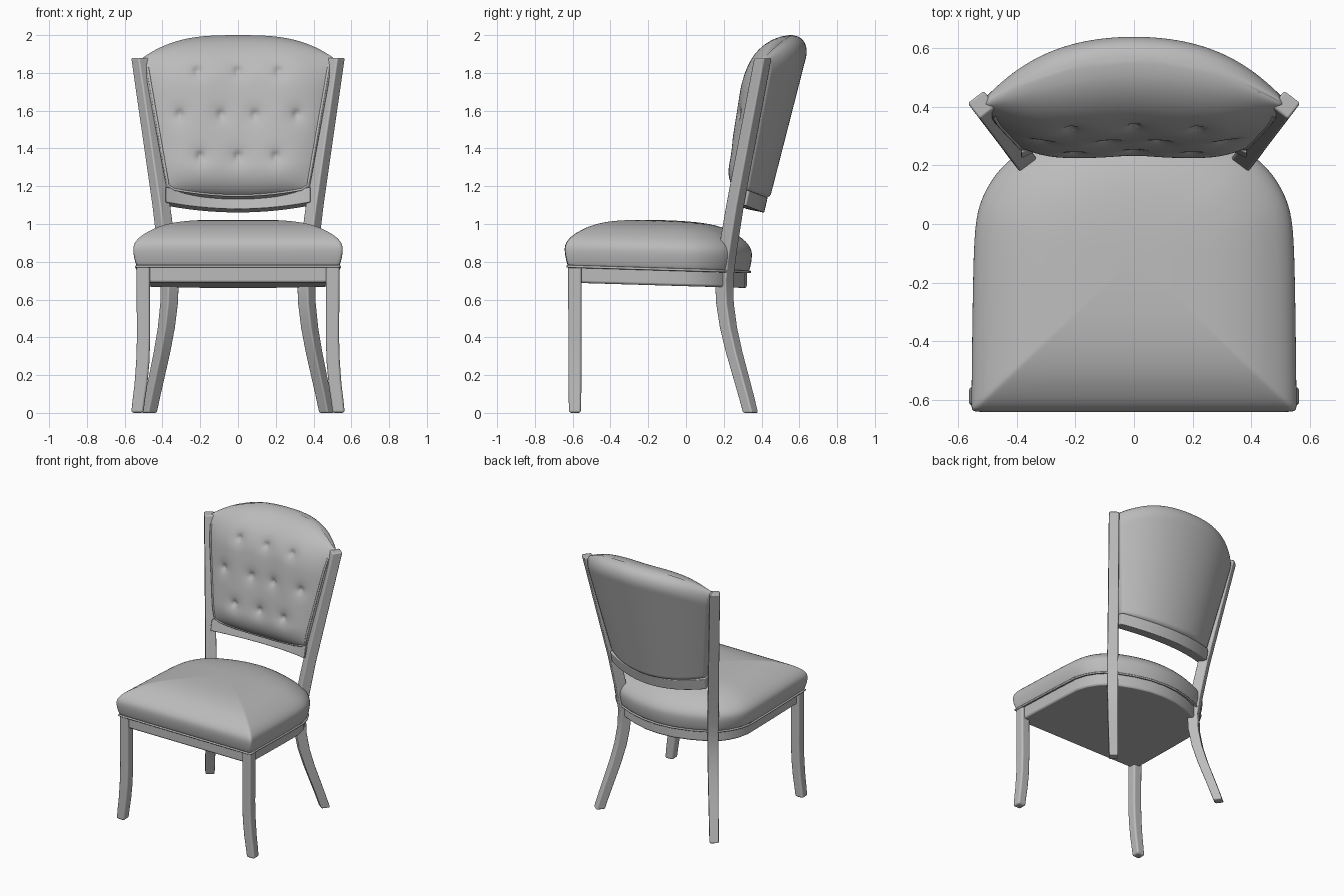
import bpy, bmesh, math
from mathutils import Vector

cube = bpy.data.objects.get("Cube")
if cube:
    bpy.data.objects.remove(cube, do_unlink=True)

grey = bpy.data.materials.new("plain_grey")
grey.use_nodes = True
GREY = (0.5, 0.5, 0.5, 1)
grey.diffuse_color = GREY
grey.node_tree.nodes["Principled BSDF"].inputs["Base Color"].default_value = GREY


def loft(name, rings, bevel=0, subsurf=0):
    """Skin closed rings of points into a capped, smooth mesh."""
    bm = bmesh.new()
    rows = [[bm.verts.new(p) for p in ring] for ring in rings]
    n = len(rows[0])
    for a, b in zip(rows, rows[1:]):
        for i in range(n):
            j = (i + 1) % n
            bm.faces.new((a[i], a[j], b[j], b[i]))
    bm.faces.new(rows[0])
    bm.faces.new(rows[-1])
    bmesh.ops.remove_doubles(bm, verts=bm.verts, dist=0.0003)
    bmesh.ops.recalc_face_normals(bm, faces=bm.faces)
    mesh = bpy.data.meshes.new(name)
    bm.to_mesh(mesh)
    bm.free()
    mesh.materials.append(grey)
    for p in mesh.polygons:
        p.use_smooth = True
    ob = bpy.data.objects.new(name, mesh)
    bpy.context.collection.objects.link(ob)
    if bevel:
        m = ob.modifiers.new("round_edges", "BEVEL")
        m.width, m.segments, m.harden_normals = bevel, 3, True
    if subsurf:
        m = ob.modifiers.new("soften", "SUBSURF")
        m.levels = m.render_levels = subsurf


def piping(name, points, radius, closed=False):
    """Thin round cord along a path."""
    cu = bpy.data.curves.new(name, "CURVE")
    cu.dimensions = "3D"
    cu.bevel_depth, cu.bevel_resolution = radius, 2
    sp = cu.splines.new("POLY")
    sp.points.add(len(points) - 1)
    for q, p in zip(sp.points, points):
        q.co = (*p, 1)
    sp.use_cyclic_u = closed
    cu.materials.append(grey)
    ob = bpy.data.objects.new(name, cu)
    bpy.context.collection.objects.link(ob)


def box_section(c, a, b):
    """Four corners around a centre from two half-axis vectors."""
    return [c + a + b, c - a + b, c - a - b, c + a - b]


# Seat plan outline, right half mirrored
half = [(0.25, -0.64), (0.45, -0.64), (0.535, -0.639), (0.553, -0.635), (0.552, -0.6),
        (0.55, -0.4), (0.547, -0.2), (0.542, 0), (0.52, 0.085),
        (0.48, 0.157), (0.427, 0.217), (0.365, 0.255), (0.25, 0.305), (0.12, 0.34)]
outline = [(0, -0.64)] + half + [(0, 0.35)] + [(-x, y) for x, y in reversed(half)]


def seat_ring(s, z, cy=-0.12):
    pts = [(x * s, cy + (y - cy) * s) for x, y in outline]
    return [(x, y, z - 0.03 * (y + 0.64)) for x, y in pts]


# Seat cushion, its welt and the apron beneath
loft("seat_cushion", [seat_ring(s, z) for s, z in (
    (0.5, 0.775), (0.955, 0.775), (0.975, 0.778), (1.0, 0.83), (1.008, 0.875), (0.99, 0.905),
    (0.935, 0.938), (0.84, 0.97), (0.74, 0.996), (0.58, 1.02), (0.35, 1.033),
    (0.06, 1.036))], subsurf=2)
piping("seat_welt", seat_ring(0.975, 0.776), 0.007, True)
loft("seat_apron", [seat_ring(s, z) for s, z in ((0.925, 0.69), (0.94, 0.7), (0.94, 0.79))],
     bevel=0.004)

# Backward-raked posts lie in a diagonal vertical plane
POST = [(0, 0.18, 0.031), (0.1, 0.147, 0.032), (0.2, 0.112, 0.033), (0.32, 0.07, 0.034),
        (0.45, 0.032, 0.035), (0.58, 0.008, 0.036), (0.7, 0.003, 0.037), (0.82, 0.02, 0.037),
        (0.94, 0.043, 0.037), (1.1, 0.076, 0.036), (1.88, 0.262, 0.035)]
FRONT = [(0, 0.533, 0.032), (0.07, 0.525, 0.033), (0.15, 0.514, 0.034), (0.27, 0.504, 0.035),
         (0.4, 0.5, 0.035), (0.785, 0.502, 0.036)]
for side, tag in ((1, "left"), (-1, "right")):
    d = Vector((0.61 * side, 0.79, 0))
    t = Vector((0.79 * side, -0.61, 0))
    base = Vector((0.36 * side, 0.2, 0))
    loft(f"back_post_{tag}", [box_section(base + d * r + Vector((0, 0, z)), d * h, t * h)
                              for z, r, h in POST], bevel=0.009)
    loft(f"front_leg_{tag}", [box_section(Vector((x * side, -0.588, z)), Vector((h, 0, 0)),
                                          Vector((0, h, 0))) for z, x, h in FRONT], bevel=0.014)

# Bowed lower rail of the back
rail = []
for i in range(25):
    u = i / 12 - 1
    bow = 1 - u * u
    c = Vector((0.385 * u, 0.28 + 0.095 * bow, 1.147 - 0.037 * bow))
    rail.append(box_section(c, Vector((0, 0.048, -0.01)), Vector((0, 0.009, 0.04))))
loft("back_rail", rail, bevel=0.006)

# Tufted back cushion
TUFTS = [(x, z) for z, xs in ((1.81, (-0.215, 0, 0.215)), (1.58, (-0.31, -0.09, 0.09, 0.31)),
                              (1.36, (-0.2, 0, 0.2))) for x in xs]


def roll(v, low, high):
    """Quarter-round falloff at the bottom and top of the cushion."""
    t = max((low - v) / low, (v - high) / (1 - high), 0)
    return math.sqrt(max(0, 1 - t * t))


def back_point(u, v, front):
    x = u * (0.375 + 0.13 * v)
    zb = 1.125 + 0.045 * u * u
    zt = 2.0 - 0.12 * abs(u) ** 3
    z = zb + (zt - zb) * v
    mid = 0.245 + (z - 1) * 0.1875 + (0.1 + 0.025 * v) * (1 - u * u)
    if front:
        depth = 0.035 + (0.13 + 0.05 * v) * (1 - abs(u) ** 3)
        for tx, tz in TUFTS:
            q = (x - tx) ** 2 + (z - tz) ** 2
            depth -= 0.02 * math.exp(-q / 0.0003) + 0.012 * math.exp(-q / 0.003)
        return Vector((x, mid - depth * roll(v, 0.22, 0.7), z))
    depth = 0.048 + (0.025 + 0.035 * v) * (1 - u ** 4)
    return Vector((x, mid + depth * roll(v, 0.04, 0.86), z))


N, M = 72, 64
us = [2 * i / N - 1 for i in range(N + 1)]
rings = []
for k in range(M + 1):
    v = k / M
    v = 0.5 * v + 0.25 * (1 - math.cos(math.pi * v))
    v = min(max(v, 0.0005), 0.9995)
    rings.append([back_point(u, v, True) for u in us] +
                 [back_point(u, v, False) for u in reversed(us)])
loft("back_cushion", rings)

# Piping around the sides and bottom of the tufted face
vs = [0.05 + 0.86 * i / 20 for i in range(21)]
path = [back_point(-0.97, v, True) for v in reversed(vs)]
path += [back_point(0.97 * i / 12, 0.03, True) for i in range(-11, 12)]
path += [back_point(0.97, v, True) for v in vs]
piping("back_piping", path, 0.007)
